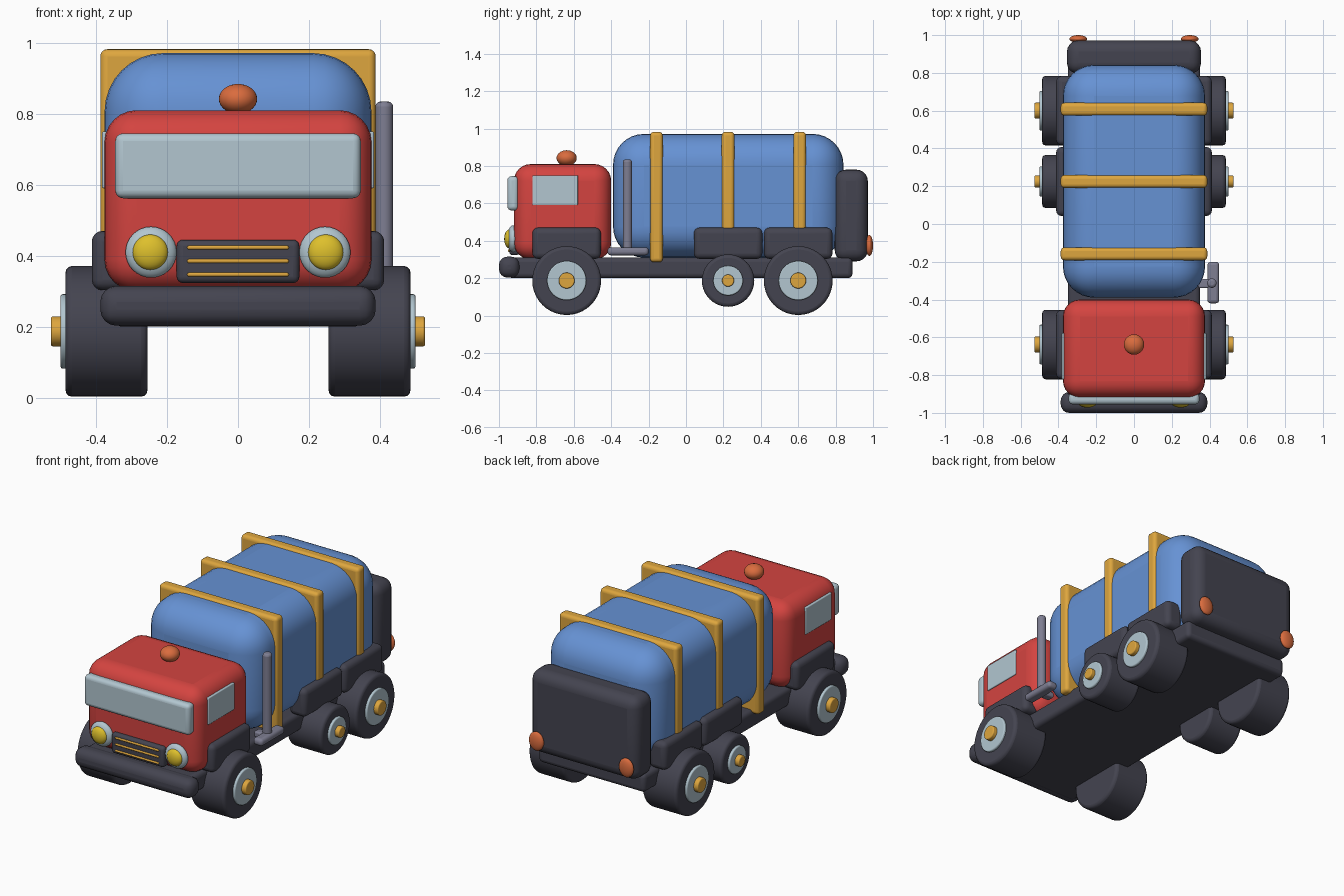
import bpy, math
from mathutils import Matrix

if "Cube" in bpy.data.objects:
    bpy.data.objects.remove(bpy.data.objects["Cube"])


def mat(name, r, g, b):
    lin = [((c / 255 + 0.055) / 1.055) ** 2.4 for c in (r, g, b)]
    m = bpy.data.materials.new(name)
    m.diffuse_color = (*lin, 1)
    m.use_nodes = True
    m.node_tree.nodes["Principled BSDF"].inputs["Base Color"].default_value = m.diffuse_color
    return m


RED = mat("cab red", 212, 68, 64)
BLUE = mat("tank blue", 102, 146, 212)
GOLD = mat("strap gold", 222, 166, 62)
DARK = mat("dark grey", 68, 68, 80)
PALE = mat("pale glass", 178, 198, 208)
ORANGE = mat("lamp orange", 218, 108, 62)
YELLOW = mat("lamp yellow", 222, 192, 44)
STEEL = mat("pipe grey", 126, 126, 146)


def finish(name, m, bevel=0, segments=4):
    ob = bpy.context.object
    ob.name = name
    ob.data.materials.append(m)
    bpy.ops.object.transform_apply(location=False, rotation=True, scale=True)
    if bevel:
        mod = ob.modifiers.new("round", 'BEVEL')
        mod.width, mod.segments = bevel, segments
        mod.limit_method = 'ANGLE'
        mod.angle_limit = math.radians(40)
    bpy.ops.object.shade_smooth_by_angle(angle=math.radians(40))
    return ob


def box(name, m, x, y, z, bevel, segments=4):
    """Rounded box from (min, max) ranges."""
    bpy.ops.mesh.primitive_cube_add(size=1, location=[sum(r) / 2 for r in (x, y, z)])
    bpy.context.object.scale = [r[1] - r[0] for r in (x, y, z)]
    return finish(name, m, bevel, segments)


def side_box(name, m, s, x, y, z, bevel):
    return box(name, m, sorted((s * x[0], s * x[1])), y, z, bevel)


def disc(name, m, r, x0, x1, y, z, bevel):
    """Cylinder lying along x."""
    bpy.ops.mesh.primitive_cylinder_add(vertices=40, radius=r, depth=abs(x1 - x0),
                                        location=((x0 + x1) / 2, y, z),
                                        rotation=(0, math.pi / 2, 0))
    return finish(name, m, bevel, 3)


def ball(name, m, loc, radii):
    bpy.ops.mesh.primitive_uv_sphere_add(segments=32, ring_count=16, radius=1, location=loc)
    bpy.context.object.scale = radii
    return finish(name, m)


# Frame and bumper
box("chassis", DARK, (-.35, .35), (-.95, .89), (.2, .31), .025)
box("front_bumper", DARK, (-.388, .388), (-1, -.89), (.203, .315), .045)

# Cab, windscreen, grille, beacon
box("cab", RED, (-.376, .376), (-.92, -.4), (.3, .81), .09, 6)
box("windscreen", PALE, (-.346, .346), (-.955, -.895), (.562, .745), .022)
box("grille", DARK, (-.173, .173), (-.945, -.89), (.323, .445), .018)
for i, z in enumerate((.347, .385, .423)):
    box(f"grille_bar_{i}", GOLD, (-.143, .143), (-.953, -.935), (z - .006, z + .006), .005, 2)
ball("beacon", ORANGE, (0, -.638, .842), (.054, .054, .042))

# Tank, straps, rear locker
box("tank", BLUE, (-.376, .376), (-.39, .842), (.31, .971), .165, 8)
for i, y in enumerate((-.158, .225, .608)):
    box(f"tank_strap_{i}", GOLD, (-.388, .388), (y - .034, y + .034), (.285, .982), .02)
box("rear_locker", DARK, (-.355, .355), (.795, .972), (.29, .78), .06, 5)

# Exhaust stack, right side only
box("exhaust_base", STEEL, (.389, .451), (-.42, -.2), (.322, .365), .018)
bpy.ops.mesh.primitive_cylinder_add(vertices=32, radius=.025, depth=.495, location=(.412, -.313, .587))
finish("exhaust_stack", STEEL, .014, 3)
box("exhaust_bracket", STEEL, (.34, .40), (-.34, -.29), (.325, .36), .01)

# Mirrored parts: windows, lamps, wheels, mudguards
axles = (("front", -.638, .184), ("middle", .225, .14), ("rear", .6, .184))
for s, side in ((-1, "left"), (1, "right")):
    side_box(f"{side}_window", PALE, s, (.36, .383), (-.822, -.578), (.59, .75), .005)
    ball(f"{side}_headlight_ring", PALE, (s * .245, -.925, .41), (.072, .032, .072))
    ball(f"{side}_headlight", YELLOW, (s * .247, -.945, .41), (.05, .027, .05))
    ball(f"{side}_tail_light", ORANGE, (s * .295, .98, .375), (.047, .02, .056))
    for pos, y, r in axles:
        n = f"{side}_{pos}"
        disc(n + "_tyre", DARK, r, s * .255, s * .486, y, .187, .018)
        disc(n + "_rim", PALE, r * .57, s * .46, s * .5, y, .187, .006)
        disc(n + "_hub", GOLD, r * .23, s * .48, s * .527, y, .187, .006)
        side_box(n + "_mudguard", DARK, s, (.3, .412), (y - .183, y + .183), (.303, .47), .03)
